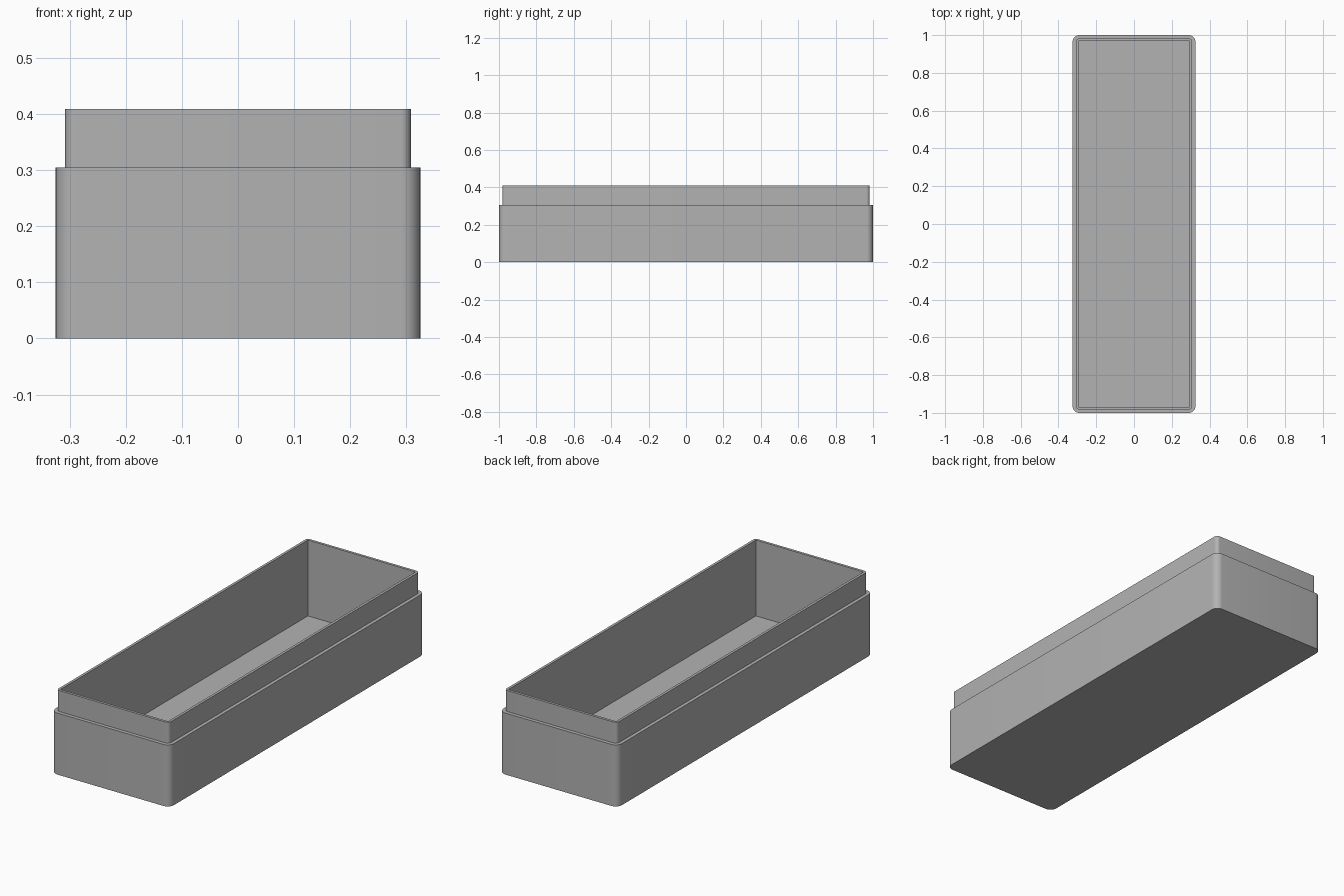
import bpy, bmesh
from math import cos, sin, pi, radians

cube = bpy.data.objects.get("Cube")
if cube:
    bpy.data.objects.remove(cube, do_unlink=True)

grey = bpy.data.materials.new("plain grey")
grey.use_nodes = True
colour = (0.45, 0.45, 0.45, 1)
grey.diffuse_color = colour
grey.node_tree.nodes["Principled BSDF"].inputs["Base Color"].default_value = colour

STEPS = 8  # segments in each rounded corner


def ring(bm, half_x, half_y, radius, z):
    """Rounded rectangle of vertices, anticlockwise from above."""
    verts = []
    for corner, (sx, sy) in enumerate([(1, 1), (-1, 1), (-1, -1), (1, -1)]):
        for i in range(STEPS + 1):
            a = (corner + i / STEPS) * pi / 2
            verts.append(bm.verts.new((sx * (half_x - radius) + radius * cos(a),
                                       sy * (half_y - radius) + radius * sin(a), z)))
    return verts


# Wall profile from the base, over the shoulder and lip, down to the inner floor
body = (0.325, 1.0, 0.035)
lip = (0.308, 0.982, 0.018)
cavity = (0.295, 0.969, 0.0)
profile = [(body, 0), (body, 0.305), (lip, 0.305), (lip, 0.409),
           (cavity, 0.409), (cavity, 0.033)]

bm = bmesh.new()
rings = [ring(bm, *shape, z) for shape, z in profile]
for lower, upper in zip(rings, rings[1:]):
    n = len(lower)
    for i in range(n):
        j = (i + 1) % n
        bm.faces.new((lower[i], lower[j], upper[j], upper[i]))
bm.faces.new(reversed(rings[0]))   # underside
bm.faces.new(rings[-1])            # inner floor

# Merge the square cavity corners
bmesh.ops.remove_doubles(bm, verts=bm.verts, dist=0.0005)
bmesh.ops.recalc_face_normals(bm, faces=bm.faces)

mesh = bpy.data.meshes.new("box_base")
bm.to_mesh(mesh)
bm.free()
mesh.materials.append(grey)
box = bpy.data.objects.new("box_base", mesh)
bpy.context.collection.objects.link(box)

bpy.context.view_layer.objects.active = box
box.select_set(True)
bpy.ops.object.shade_smooth_by_angle(angle=radians(30))
